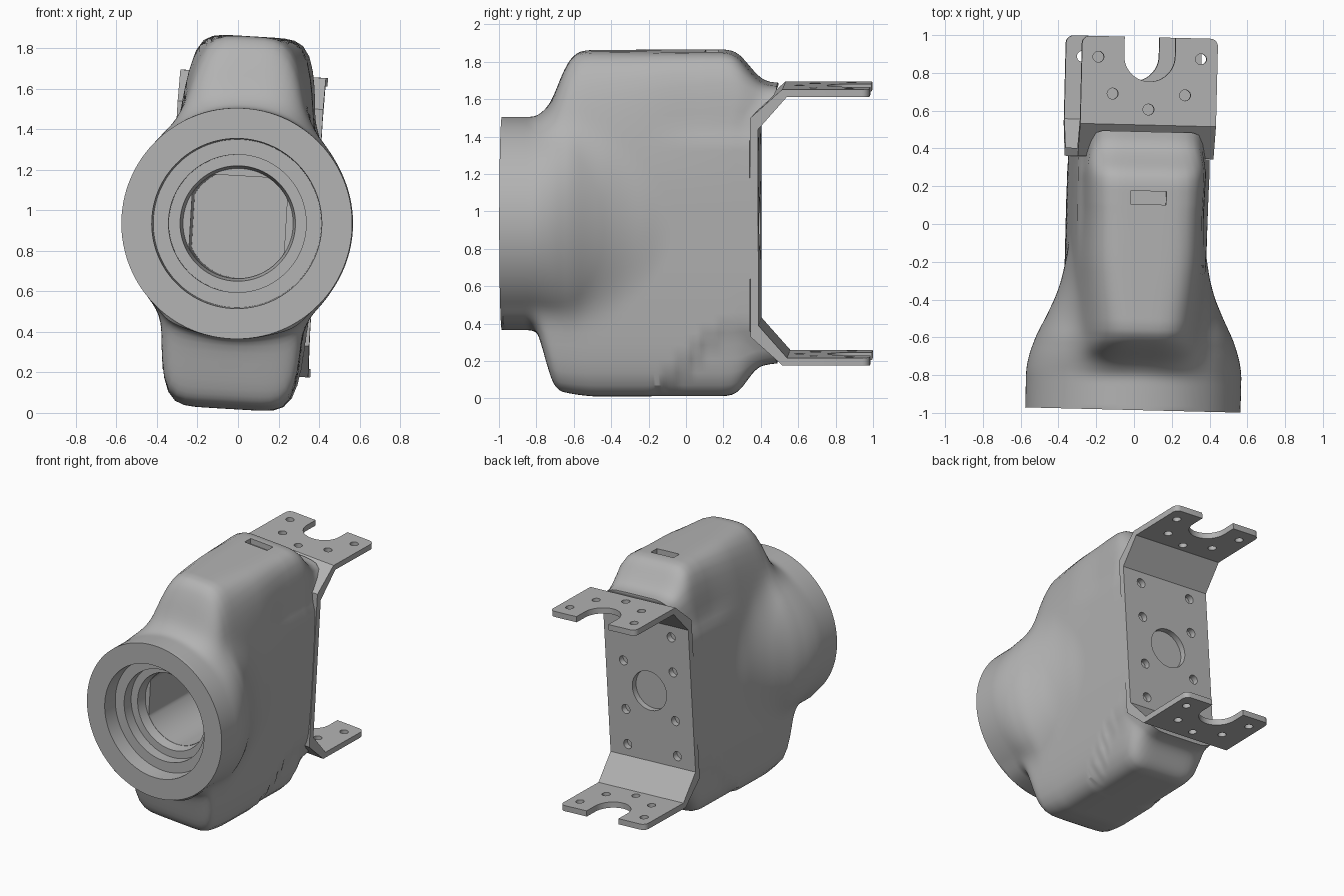
import bpy, bmesh, math
from mathutils import Matrix, Vector

if "Cube" in bpy.data.objects:
    bpy.data.objects.remove(bpy.data.objects["Cube"])

# The whole unit leans and turns slightly
POSE = (Matrix.Translation((0.018, 0, 0.935)) @ Matrix.Rotation(math.radians(-1.4), 4, 'Z')
        @ Matrix.Rotation(math.radians(3.4), 4, 'Y'))
SIDES = 120

grey = bpy.data.materials.new("plain_grey")
grey.use_nodes = True
COLOUR = (0.45, 0.45, 0.45, 1)
grey.diffuse_color = COLOUR
grey.node_tree.nodes["Principled BSDF"].inputs["Base Color"].default_value = COLOUR


def finish(bm, name):
    bmesh.ops.recalc_face_normals(bm, faces=bm.faces)
    mesh = bpy.data.meshes.new(name)
    bm.to_mesh(mesh)
    bm.free()
    mesh.materials.append(grey)
    obj = bpy.data.objects.new(name, mesh)
    bpy.context.collection.objects.link(obj)
    obj.matrix_world = POSE
    return obj


def cut(obj, cutter):
    cutter.hide_render = True
    mod = obj.modifiers.new("cut", 'BOOLEAN')
    mod.operation, mod.solver, mod.object = 'DIFFERENCE', 'EXACT', cutter
    bpy.ops.object.select_all(action='DESELECT')
    bpy.context.view_layer.objects.active = obj
    obj.select_set(True)
    bpy.ops.object.modifier_apply(modifier=mod.name)
    bpy.data.objects.remove(cutter)


def smooth(obj, angle=32):
    bpy.ops.object.select_all(action='DESELECT')
    bpy.context.view_layer.objects.active = obj
    obj.select_set(True)
    bpy.ops.object.shade_smooth_by_angle(angle=math.radians(angle))


def interp(keys, y):
    if y <= keys[0][0]:
        return keys[0][1]
    for (a, fa), (b, fb) in zip(keys, keys[1:]):
        if y <= b:
            return fa + (fb - fa) * (y - a) / (b - a)
    return keys[-1][1]


def soft(keys, y):
    return sum(interp(keys, y + d * 0.01) for d in range(-3, 4)) / 7


def step(x):
    x = min(max(x, 0), 1)
    return x * x * (3 - 2 * x)


# Housing profiles along its length
TOP = [(-0.82, 0.5), (-0.77, 0.57), (-0.72, 0.65), (-0.65, 0.83), (-0.6, 0.905), (-0.54, 0.925),
       (0.22, 0.925), (0.28, 0.905), (0.38, 0.785), (0.42, 0.755), (0.49, 0.745)]
BOTTOM = [(-0.82, 0.5), (-0.77, 0.62), (-0.73, 0.8), (-0.69, 0.885), (-0.6, 0.905), (-0.5, 0.917),
          (0.22, 0.917), (0.28, 0.9), (0.38, 0.765), (0.42, 0.75), (0.49, 0.74)]
BULGE = [(-0.78, 0.57), (-0.7, 0.555), (-0.6, 0.52), (-0.5, 0.47), (-0.4, 0.425),
         (-0.3, 0.385), (-0.2, 0.35), (0, 0.25)]
BULGE_TALL = [(-0.8, 0.57), (-0.6, 0.64), (-0.4, 0.62), (-0.1, 0.45)]
TOP_WIDTH = [(-0.6, 0.27), (0.3, 0.325)]
LOW_CREASE = [(-0.25, -0.95), (0, -0.72), (0.1, -0.6), (0.2, -0.54)]


def angles():
    return [math.pi / 2 + 2 * math.pi * (i + 0.5) / SIDES for i in range(SIDES)]


def housing_ring(y):
    ring = []
    for t in angles():
        c, s = math.cos(t), math.sin(t)
        up = s > 0
        h = soft(TOP if up else BOTTOM, y)
        end = soft(TOP_WIDTH, y) if up else 0.335
        w = 0.357 + (end - 0.357) * abs(s) ** 6
        n = interp([(-0.6, 4), (0.1, 7)], y) if up else 7
        box = (abs(c / w) ** n + abs(s / h) ** n) ** (-1 / n)
        oval = 1 / math.hypot(c / soft(BULGE, y), s / soft(BULGE_TALL, y))
        k = 0.08
        r = max(box, oval) + max(k - abs(box - oval), 0) ** 2 / (4 * k)
        x, z = r * c, r * s
        # Recessed shoulders behind the creases
        dent = 0.025 * step((interp(LOW_CREASE, y) - z) / 0.05)
        dent += 0.018 * step((z - 0.47) / 0.05) * step((y + 0.25) / 0.35)
        x -= math.copysign(min(dent, abs(x) * 0.1), x)
        # Rear end follows the folded bracket
        yy = y
        if y > 0.22:
            rear = min(0.35 + 1.1 * max(0, abs(z) - 0.585), 0.49)
            yy = 0.22 + (rear - 0.22) * (y - 0.22) / 0.27
        ring.append((x, yy, z))
    return ring


def bore_ring(y, r):
    return [(r * math.cos(t), y, r * math.sin(t)) for t in angles()]


def recess_ring(y):
    ring = []
    for t in angles():
        c, s = math.cos(t), math.sin(t)
        r = min(0.235 / max(abs(c), s, 0.01), 0.27)
        ring.append((r * c, y, r * s))
    return ring


# Housing: outer shell, stepped bore, square recess
rings = [housing_ring(0.49 - 1.475 * i / 110) for i in range(110)]
rings += [bore_ring(y, r) for y, r in
          [(-0.985, 0.57), (-0.985, 0.42), (-0.87, 0.415), (-0.87, 0.34),
           (-0.79, 0.34), (-0.79, 0.285), (-0.72, 0.272)]]
rings += [recess_ring(-0.72), recess_ring(-0.2)]
bm = bmesh.new()
loops = [[bm.verts.new(p) for p in ring] for ring in rings]
for a, b in zip(loops, loops[1:]):
    for i in range(SIDES):
        j = (i + 1) % SIDES
        bm.faces.new((a[i], a[j], b[j], b[i]))
bm.faces.new(loops[-1])
back = loops[0]
for i in range(SIDES // 2 - 1):
    bm.faces.new((back[i], back[i + 1], back[SIDES - 2 - i], back[SIDES - 1 - i]))
housing = finish(bm, "housing")

# Small slot in the roof
bm = bmesh.new()
bmesh.ops.create_cube(bm, size=1, matrix=Matrix.Translation((0, 0.14, 0.93))
                      @ Matrix.Diagonal((0.19, 0.07, 0.09, 1)))
cut(housing, finish(bm, "slot_cutter"))
smooth(housing)

# Folded mounting bracket
half = [(0.352, 0.585), (0.525, 0.74), (0.99, 0.74), (0.99, 0.698), (0.548, 0.698), (0.395, 0.525)]
outline = half + [(y, -z) for y, z in reversed(half)]
bm = bmesh.new()
face = bm.faces.new([bm.verts.new((-0.36, y, z)) for y, z in outline])
moved = bmesh.ops.extrude_face_region(bm, geom=[face])["geom"]
bmesh.ops.translate(bm, vec=(0.72, 0, 0), verts=[v for v in moved if isinstance(v, bmesh.types.BMVert)])
corners = [e for e in bm.edges if all(v.co.y > 0.98 for v in e.verts)
           and abs(e.verts[0].co.x - e.verts[1].co.x) < 0.01]
bmesh.ops.bevel(bm, geom=corners, offset=0.04, segments=5, profile=0.5, affect='EDGES')
bracket = finish(bm, "bracket")

# Holes and notches
bm = bmesh.new()


def drill(x, y, z, r, depth, turn=0, segments=24):
    bmesh.ops.create_cone(bm, cap_ends=True, segments=segments, radius1=r, radius2=r, depth=depth,
                          matrix=Matrix.Translation((x, y, z)) @ Matrix.Rotation(turn, 4, 'X'))


for x, y in [(0, 0.607), (0.192, 0.687), (0.272, 0.88)]:
    for side in ([1] if x == 0 else [-1, 1]):
        drill(side * x, y, 0, 0.029, 2)
for x in (-0.21, 0.21):
    for z in (-0.44, -0.18, 0.18, 0.44):
        drill(x, 0.37, z, 0.034, 0.2, math.pi / 2)
drill(0, 0.37, 0, 0.145, 0.2, math.pi / 2, 48)

notch = [(0.135 * math.cos(a), 0.89 + 0.135 * math.sin(a))
         for a in [math.pi + math.pi * i / 24 for i in range(25)]] + [(0.135, 1.1), (-0.135, 1.1)]
face = bm.faces.new([bm.verts.new((x, y, -1)) for x, y in notch])
moved = bmesh.ops.extrude_face_region(bm, geom=[face])["geom"]
bmesh.ops.translate(bm, vec=Vector((0, 0, 2)), verts=[v for v in moved if isinstance(v, bmesh.types.BMVert)])
cut(bracket, finish(bm, "bracket_cutter"))
smooth(bracket)
